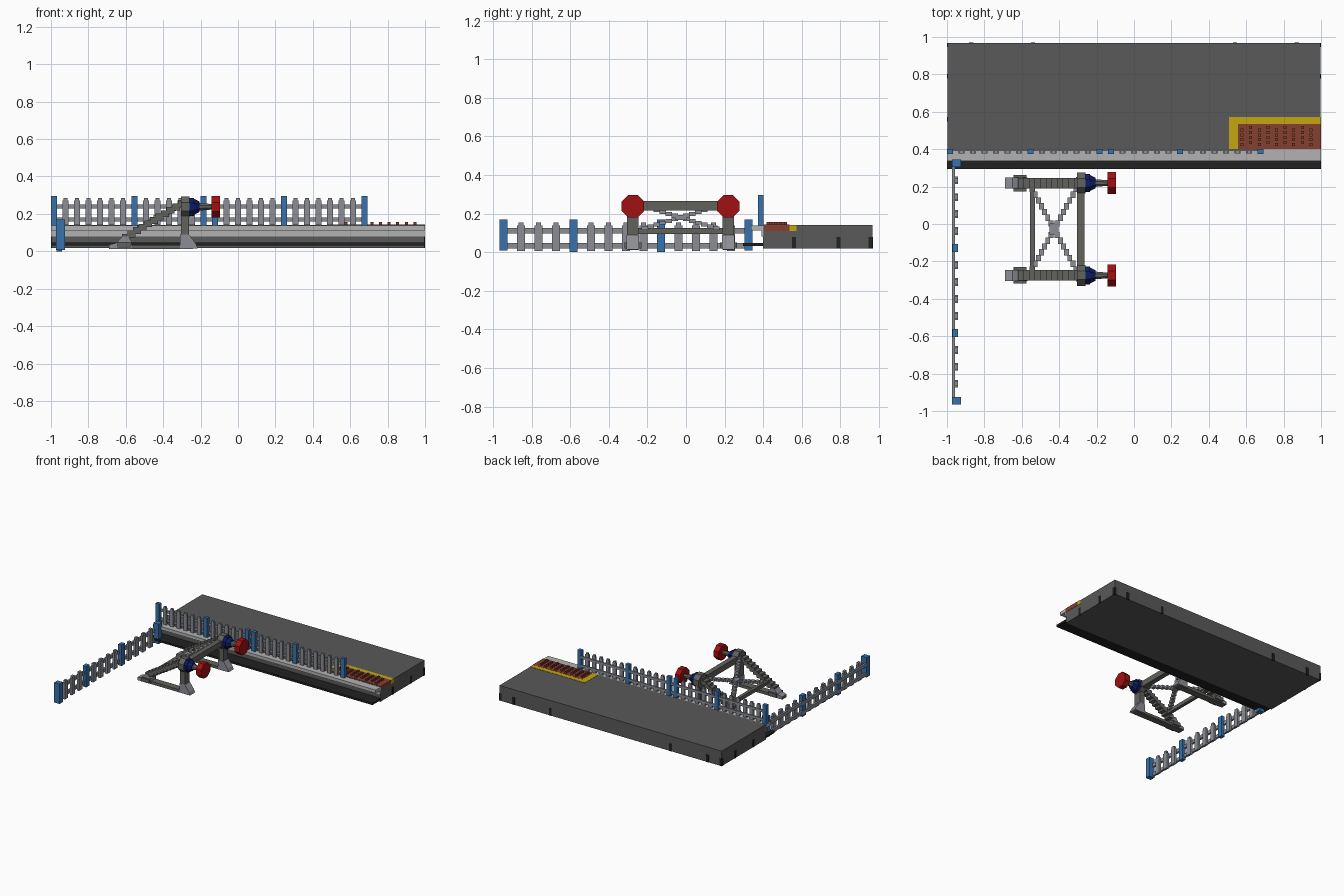
import bpy, bmesh, math
from mathutils import Matrix, Vector

cube = bpy.data.objects.get("Cube")
if cube:
    bpy.data.objects.remove(cube, do_unlink=True)


def material(name, rgb):
    m = bpy.data.materials.new(name)
    m.use_nodes = True
    m.diffuse_color = (*rgb, 1)
    m.node_tree.nodes["Principled BSDF"].inputs["Base Color"].default_value = (*rgb, 1)
    return m


PAVING = material("paving grey", (0.10, 0.10, 0.10))
PALE = material("pale grey", (0.45, 0.45, 0.45))
BLACK = material("black", (0.015, 0.015, 0.016))
BLUE = material("post blue", (0.04, 0.17, 0.42))
YELLOW = material("safety yellow", (0.56, 0.38, 0.005))
BROWN = material("brick brown", (0.23, 0.05, 0.03))
RED = material("buffer red", (0.36, 0.005, 0.006))
NAVY = material("navy", (0.004, 0.012, 0.13))
PICKET = material("picket grey", (0.26, 0.27, 0.30))
STEEL = material("dark steel", (0.12, 0.12, 0.11))


def finish(name, bm, mat):
    bmesh.ops.recalc_face_normals(bm, faces=bm.faces)
    me = bpy.data.meshes.new(name)
    bm.to_mesh(me)
    bm.free()
    me.materials.append(mat)
    ob = bpy.data.objects.new(name, me)
    bpy.context.collection.objects.link(ob)
    return ob


def boxes(name, mat, items):
    """One object from boxes given as (x0, x1, y0, y1, z0, z1)."""
    bm = bmesh.new()
    for x0, x1, y0, y1, z0, z1 in items:
        mtx = Matrix.Translation(((x0 + x1) / 2, (y0 + y1) / 2, (z0 + z1) / 2))
        mtx = mtx @ Matrix.Diagonal((x1 - x0, y1 - y0, z1 - z0, 1))
        bmesh.ops.create_cube(bm, size=1, matrix=mtx)
    return finish(name, bm, mat)


def around(c, s):
    return (c[0] - s[0] / 2, c[0] + s[0] / 2, c[1] - s[1] / 2, c[1] + s[1] / 2,
            c[2] - s[2] / 2, c[2] + s[2] / 2)


def stepped(a, b, n, size):
    """Staircase of blocks running from a to b."""
    a, b = Vector(a), Vector(b)
    return [around(a.lerp(b, i / (n - 1)), size) for i in range(n)]


def drum(name, mat, x0, x1, y, z, r0, r1, sides=8):
    """Prism or cone lying along x."""
    bm = bmesh.new()
    mtx = Matrix.Translation(((x0 + x1) / 2, y, z)) @ Matrix.Rotation(math.pi / 2, 4, 'Y')
    mtx = mtx @ Matrix.Rotation(math.pi / sides, 4, 'Z')
    bmesh.ops.create_cone(bm, cap_ends=True, segments=sides, radius1=r0, radius2=r1,
                          depth=x1 - x0, matrix=mtx)
    return finish(name, bm, mat)


def extrude_xz(name, mat, pts, y, w):
    """Side profile in x and z, given width in y."""
    bm = bmesh.new()
    f = bm.faces.new([bm.verts.new((px, y - w / 2, pz)) for px, pz in pts])
    r = bmesh.ops.extrude_face_region(bm, geom=[f])
    bmesh.ops.translate(bm, vec=(0, w, 0),
                        verts=[v for v in r["geom"] if isinstance(v, bmesh.types.BMVert)])
    return finish(name, bm, mat)


# Platform slab with edge coping and track-side ledge
boxes("platform_slab", PAVING, [(-0.997, 0.997, 0.40, 0.967, 0.018, 0.14)])
boxes("platform_coping", PALE, [(-1, 1, 0.337, 0.402, 0.112, 0.138),
                                (-0.998, 0.998, 0.392, 0.402, 0.08, 0.112)])
boxes("platform_ledge", BLACK, [(-1, 1, 0.295, 0.402, 0.032, 0.048)])

# Connector clips on the back and the two ends
clips = [(x - 0.012, x + 0.012, 0.955, 0.97, 0.018, 0.078) for x in (-0.87, -0.54, 0.54, 0.87)]
for y in (0.56, 0.79, 0.957):
    clips += [(s * 0.99 - 0.01, s * 0.99 + 0.01, y - 0.011, y + 0.011, 0.018, 0.078)
              for s in (-1, 1)]
boxes("platform_clips", BLACK, clips)

# Yellow border and studded warning pad
boxes("warning_border", YELLOW, [(0.507, 0.557, 0.402, 0.572, 0.11, 0.142),
                                 (0.557, 0.999, 0.535, 0.572, 0.11, 0.142)])
boxes("warning_pad", BROWN, [(0.557, 0.999, 0.402, 0.535, 0.11, 0.143)])
studs = []
for i in range(9):
    for j in range(4):
        studs.append(around((0.578 + i * 0.046, 0.425 + j * 0.026 + (i % 2) * 0.012, 0.149),
                            (0.016, 0.016, 0.014)))
boxes("warning_studs", BROWN, studs)

# Platform fence: pickets along x with blue posts
posts, pickets = [], []
for i in range(28):
    x = -0.984 + i * 0.0615
    if i in (0, 7, 13, 14, 20, 27):
        posts.append((x - 0.016, x + 0.016, 0.373, 0.401, 0.138, 0.295))
    else:
        pickets += [(x - 0.015, x + 0.015, 0.376, 0.392, 0.14, 0.272),
                    (x - 0.010, x + 0.010, 0.376, 0.392, 0.272, 0.284)]
boxes("platform_fence_posts", BLUE, posts)
boxes("platform_fence_pickets", PICKET, pickets)
boxes("platform_fence_rails", PICKET, [(-0.984, 0.676, 0.389, 0.400, z, z + 0.02)
                                       for z in (0.16, 0.23)])

# Side fence: pickets along y with blue posts
posts, pickets = [], []
for i in range(15):
    y = -0.945 + i * 0.0907
    if i in (0, 14):
        posts.append((-0.973, -0.925, y - 0.021, y + 0.021, 0.008, 0.17))
    elif i in (4, 9):
        posts.append((-0.970, -0.940, y - 0.021, y + 0.021, 0.0, 0.17))
    else:
        pickets += [(-0.960, -0.941, y - 0.021, y + 0.021, 0.005, 0.138),
                    (-0.960, -0.941, y - 0.013, y + 0.013, 0.138, 0.155)]
boxes("side_fence_posts", BLUE, posts)
boxes("side_fence_pickets", PICKET, pickets)
boxes("side_fence_rails", PICKET, [(-0.973, -0.957, -0.945, 0.32, z, z + 0.027)
                                   for z in (0.02, 0.097)])

# Buffer stop: two matching side frames with buffers
YC, HALF = -0.028, 0.247
for side, s in (("left", 1), ("right", -1)):
    y = YC + s * HALF
    boxes(side + "_base_beam", STEEL, [(-0.69, -0.24, y - 0.028, y + 0.028, 0.012, 0.034)])
    boxes(side + "_upright", STEEL, [(-0.305, -0.262, y - 0.03, y + 0.03, 0.03, 0.25)])
    boxes(side + "_brace", STEEL,
          stepped((-0.60, y, 0.075), (-0.30, y, 0.255), 11, (0.042, 0.056, 0.036)))
    extrude_xz(side + "_front_foot", PICKET,
               [(-0.31, 0.015), (-0.215, 0.015), (-0.225, 0.04), (-0.262, 0.09), (-0.31, 0.09)],
               y, 0.064)
    extrude_xz(side + "_rear_foot", PICKET,
               [(-0.69, 0.015), (-0.57, 0.015), (-0.57, 0.055), (-0.59, 0.08),
                (-0.62, 0.08), (-0.65, 0.045), (-0.69, 0.035)], y, 0.06)
    boxes(side + "_rear_clamp", STEEL, [(-0.645, -0.575, y - 0.044, y + 0.044, 0.02, 0.05)])
    drum(side + "_buffer_head", STEEL, -0.306, -0.258, y, 0.238, 0.06, 0.06)
    drum(side + "_buffer_housing", NAVY, -0.258, -0.235, y, 0.238, 0.052, 0.052)
    drum(side + "_buffer_collar", NAVY, -0.235, -0.205, y, 0.238, 0.046, 0.030)
    drum(side + "_buffer_rod", STEEL, -0.205, -0.14, y, 0.238, 0.022, 0.016)
    drum(side + "_buffer_disc", RED, -0.142, -0.097, y, 0.238, 0.063, 0.063)

# Cross beams and diagonal bracing between the frames
ya, yb = YC - HALF + 0.02, YC + HALF - 0.02
boxes("top_cross_beam", STEEL, [(-0.305, -0.264, ya, yb, 0.217, 0.264)])
boxes("rear_cross_beam", STEEL, [(-0.556, -0.53, ya, yb, 0.095, 0.125)])
for name, s in (("first_cross_brace", 1), ("second_cross_brace", -1)):
    boxes(name, PICKET, stepped((-0.545, YC + s * 0.215, 0.115), (-0.31, YC - s * 0.215, 0.245),
                                15, (0.026, 0.034, 0.02)))
boxes("brace_hub", PICKET, [around((-0.428, YC, 0.18), (0.05, 0.06, 0.026))])
